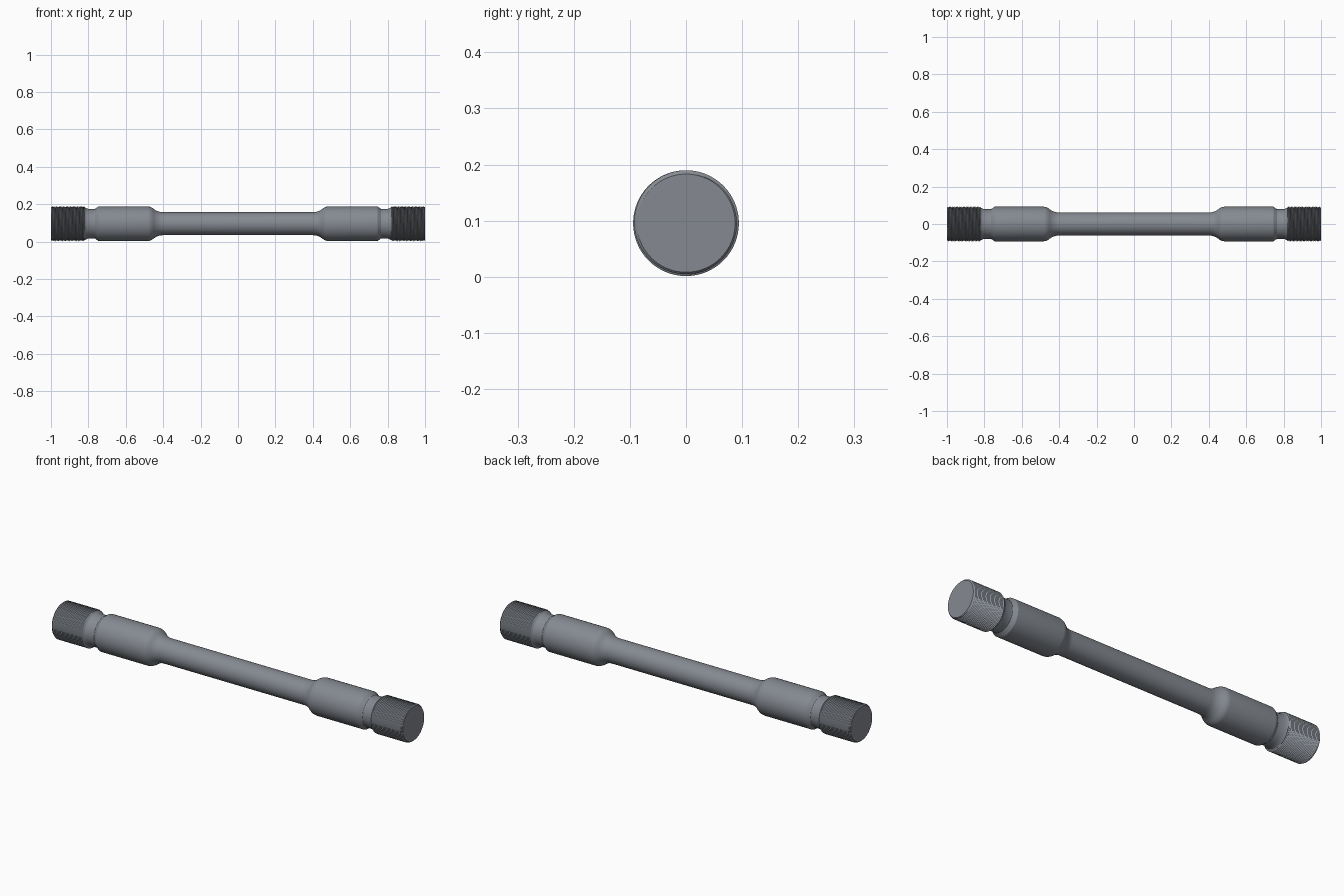
import bpy, bmesh, math

if "Cube" in bpy.data.objects:
    bpy.data.objects.remove(bpy.data.objects["Cube"])

AXIS_Z = 0.0955      # height of the bar's centre line
SEG = 64             # sides around the bar
ANGLES = [2 * math.pi * i / SEG for i in range(SEG)]

steel = bpy.data.materials.new("dark_steel")
steel.diffuse_color = (0.235, 0.255, 0.285, 1)
steel.use_nodes = True
steel.node_tree.nodes["Principled BSDF"].inputs["Base Color"].default_value = steel.diffuse_color


def point(x, r, a):
    return (x, r * math.cos(a), r * math.sin(a))


def finish(name, bm, turn_z=0):
    """Clean the mesh, close its open ends and add it as a smooth object."""
    bmesh.ops.remove_doubles(bm, verts=bm.verts, dist=1e-5)
    bmesh.ops.dissolve_degenerate(bm, edges=bm.edges, dist=1e-5)
    bmesh.ops.holes_fill(bm, edges=[e for e in bm.edges if e.is_boundary], sides=0)
    bmesh.ops.recalc_face_normals(bm, faces=bm.faces)
    me = bpy.data.meshes.new(name)
    bm.to_mesh(me)
    bm.free()
    me.materials.append(steel)
    ob = bpy.data.objects.new(name, me)
    bpy.context.collection.objects.link(ob)
    ob.location.z = AXIS_Z
    ob.rotation_euler.z = turn_z
    bpy.ops.object.select_all(action='DESELECT')
    ob.select_set(True)
    bpy.context.view_layer.objects.active = ob
    bpy.ops.object.shade_smooth_by_angle(angle=math.radians(30))


# Shaft: slim gauge, concave fillet with a softened shoulder, grip, undercut
def shaft():
    R = 0.082
    fillet = [(0.40 + 0.005 * t, 0.0615 + R - math.sqrt(R * R - (0.005 * t) ** 2))
              for t in range(11)]
    half = fillet + [(0.457, 0.0839), (0.463, 0.0873), (0.469, 0.0900),
                     (0.475, 0.0916), (0.482, 0.0925), (0.745, 0.0925),
                     (0.752, 0.088), (0.765, 0.079), (0.80, 0.079), (0.815, 0.085)]
    profile = [(-x, r) for x, r in reversed(half)] + half
    bm = bmesh.new()
    rings = [[bm.verts.new(point(x, r, a)) for a in ANGLES] for x, r in profile]
    for a, b in zip(rings, rings[1:]):
        for i in range(SEG):
            j = (i + 1) % SEG
            bm.faces.new((a[i], a[j], b[j], b[i]))
    finish("shaft", bm)


# Threaded end: fine helical V thread, trimmed by a chamfer at both ends
X0, X1, PITCH, ROOT, CREST = 0.815, 1.0, 0.0075, 0.0875, 0.0943


def thread_point(k, i):
    turn = i / SEG
    x = min(max(X0 + PITCH * (k / 4 + turn - 1), X0), X1)
    phase = ((x - X0) / PITCH - turn) % 1.0
    r = ROOT + (CREST - ROOT) * (1 - abs(2 * phase - 1))
    return point(x, min(r, 0.0875 + (X1 - x), 0.085 + (x - X0)), ANGLES[i])


def thread(name, turn_z):
    steps = 4 * (math.ceil((X1 - X0) / PITCH) + 1)
    bm = bmesh.new()
    vs = [[bm.verts.new(thread_point(k, i)) for i in range(SEG)]
          for k in range(steps + 1)]
    for k in range(steps):
        for i in range(SEG - 1):
            bm.faces.new((vs[k][i], vs[k][i + 1], vs[k + 1][i + 1], vs[k + 1][i]))
        if k + 5 <= steps:   # the seam joins each row to the next full turn
            bm.faces.new((vs[k][-1], vs[k + 4][0], vs[k + 5][0], vs[k + 1][-1]))
    finish(name, bm, turn_z)


shaft()
thread("right_thread", 0)
thread("left_thread", math.pi)
